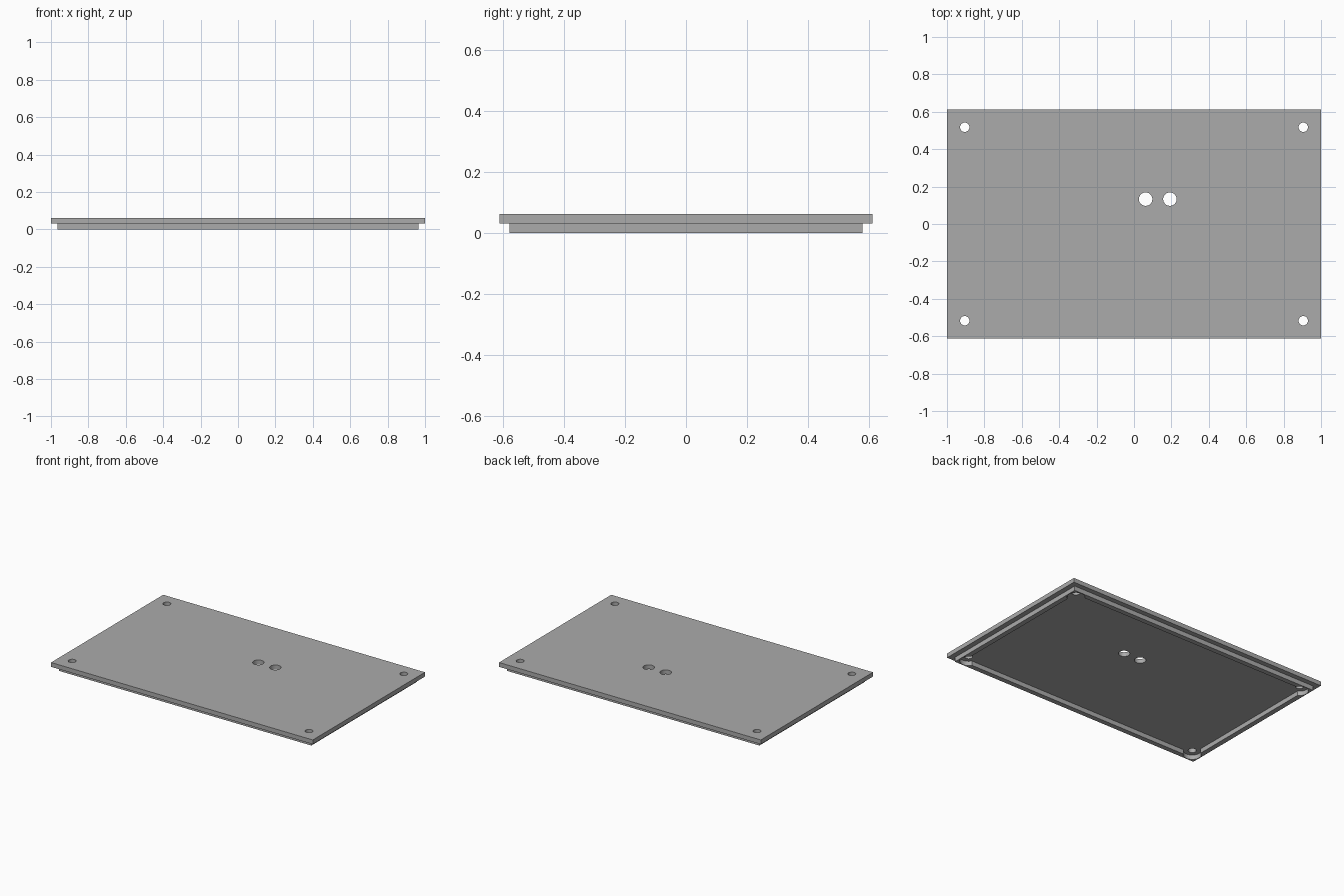
import bpy

default_cube = bpy.data.objects.get("Cube")
if default_cube:
    bpy.data.objects.remove(default_cube, do_unlink=True)

# Main dimensions
HALF_X, HALF_Y = 1.0, 0.612
LIP_X, LIP_Y = 0.965, 0.578
WALL = 0.034
STEP, TOP = 0.031, 0.061
SCREW_X, SCREW_Y = 0.905, 0.517

grey = bpy.data.materials.new("light grey")
grey.use_nodes = True
colour = (0.41, 0.41, 0.41, 1)
grey.diffuse_color = colour
grey.node_tree.nodes["Principled BSDF"].inputs["Base Color"].default_value = colour


def box(name, half_x, half_y, low, high):
    bpy.ops.mesh.primitive_cube_add(size=1, location=(0, 0, (low + high) / 2))
    obj = bpy.context.object
    obj.name = name
    obj.scale = (2 * half_x, 2 * half_y, high - low)
    bpy.ops.object.transform_apply(location=True, rotation=False, scale=True)
    obj.data.materials.append(grey)
    return obj


def drill(x, y, radius):
    bpy.ops.mesh.primitive_cylinder_add(vertices=48, radius=radius, depth=0.4, location=(x, y, 0))
    obj = bpy.context.object
    obj.name = "drill_cutter"
    obj.data.materials.append(grey)
    return obj


def cut(target, cutter):
    cutter.hide_render = True
    mod = target.modifiers.new("cut", 'BOOLEAN')
    mod.operation = 'DIFFERENCE'
    mod.solver = 'EXACT'
    mod.object = cutter
    bpy.context.view_layer.objects.active = target
    bpy.ops.object.modifier_apply(modifier=mod.name)
    bpy.data.objects.remove(cutter, do_unlink=True)


def smooth(obj):
    bpy.ops.object.select_all(action='DESELECT')
    obj.select_set(True)
    bpy.context.view_layer.objects.active = obj
    bpy.ops.object.shade_smooth_by_angle()


corners = [(sx * SCREW_X, sy * SCREW_Y) for sx in (-1, 1) for sy in (-1, 1)]

# Cover plate with four screw holes and two cable holes
plate = box("cover_plate", HALF_X, HALF_Y, STEP, TOP)
for x, y in corners:
    cut(plate, drill(x, y, 0.025))
for x in (0.062, 0.192):
    cut(plate, drill(x, 0.133, 0.036))

# Locating lip underneath, with round clearance at each screw
lip = box("locating_lip", LIP_X, LIP_Y, 0, STEP)
cut(lip, box("lip_cutter", LIP_X - WALL, LIP_Y - WALL, -0.1, 0.1))
for x, y in corners:
    cut(lip, drill(x, y, 0.056))

for part in (plate, lip):
    smooth(part)
